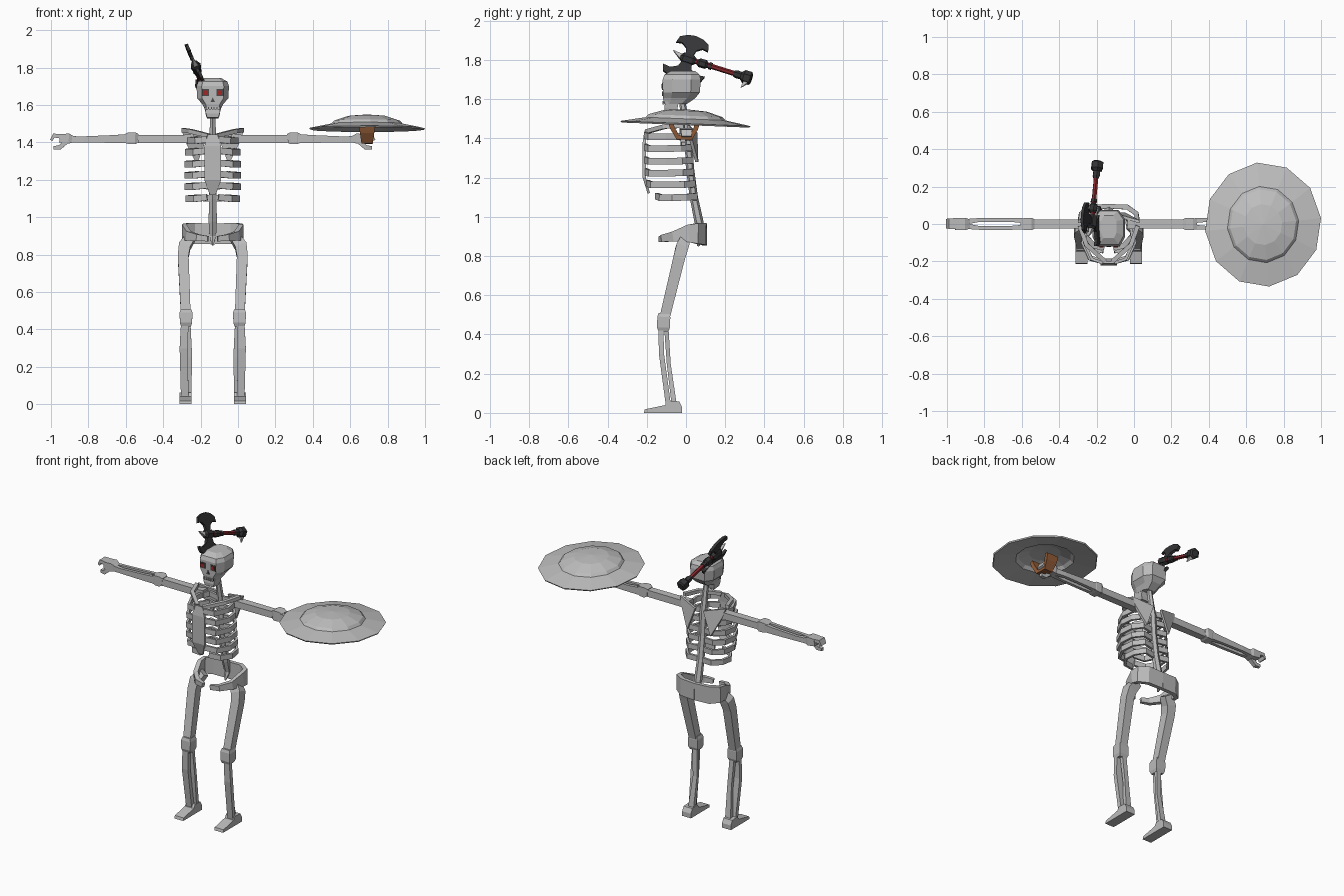
import bpy, bmesh, math
from mathutils import Vector as V

CX = -0.135  # body centre line


def material(name, r, g, b):
    m = bpy.data.materials.new(name)
    m.diffuse_color = (r, g, b, 1)
    return m


BONE = material("bone_grey", .50, .50, .50)
STEEL = material("shield_grey", .52, .52, .52)
DARK = material("dark_iron", .035, .035, .038)
RED = material("red_grip", .24, .02, .025)
BROWN = material("brown_leather", .30, .11, .04)
SOCKET = material("dark_socket", .07, .07, .07)
EYE = material("red_eye", .35, .02, .02)


def finish(name, bm, mat):
    bmesh.ops.recalc_face_normals(bm, faces=bm.faces)
    me = bpy.data.meshes.new(name)
    bm.to_mesh(me)
    bm.free()
    me.materials.append(mat)
    ob = bpy.data.objects.new(name, me)
    bpy.context.collection.objects.link(ob)
    return ob


def loft(name, rings, mat):
    """Skin a list of equal rings and cap both ends."""
    bm = bmesh.new()
    vs = [[bm.verts.new(p) for p in r] for r in rings]
    n = len(rings[0])
    for a, b in zip(vs, vs[1:]):
        for i in range(n):
            j = (i + 1) % n
            bm.faces.new((a[i], a[j], b[j], b[i]))
    bm.faces.new(vs[0])
    bm.faces.new(vs[-1])
    return finish(name, bm, mat)


def tube(name, path, sizes, mat=BONE, n=4, ref=(0, 0, 1), side=1, cx=CX):
    """Sweep a section along a path; size = half width along ref, half width across."""
    pts = [V((p[0] * side + cx, p[1], p[2])) for p in path]
    rings = []
    for i, p in enumerate(pts):
        t = (pts[min(i + 1, len(pts) - 1)] - pts[max(i - 1, 0)]).normalized()
        u = V(ref)
        u = (u - t * u.dot(t)).normalized()
        v = t.cross(u)
        a, b = sizes[i] if isinstance(sizes, list) else sizes
        k = 1 / math.cos(math.pi / n)
        rings.append([p + u * a * k * math.cos(2 * math.pi * (j + .5) / n)
                      + v * b * k * math.sin(2 * math.pi * (j + .5) / n) for j in range(n)])
    return loft(name, rings, mat)


def prism(name, pts, vec, mat):
    vec = V(vec)
    return loft(name, [[V(p) - vec for p in pts], [V(p) + vec for p in pts]], mat)


def box(name, x, y, z, mat):
    xm, hx = CX + (x[0] + x[1]) / 2, (x[1] - x[0]) / 2
    return prism(name, [(xm, y[0], z[0]), (xm, y[1], z[0]), (xm, y[1], z[1]), (xm, y[0], z[1])],
                 (hx, 0, 0), mat)


X = (1, 0, 0)

# Skull: eight-sided rings of (z, centre y, half width, half depth)
OCT = [(.68, -1), (1, -.5), (1, .5), (.6, 1), (-.6, 1), (-1, .5), (-1, -.5), (-.68, -1)]
skull = [(1.575, -.055, .042, .058), (1.605, -.035, .056, .082), (1.635, -.023, .083, .094),
         (1.70, -.022, .087, .097), (1.725, -.02, .078, .09), (1.745, -.015, .042, .06)]
loft("skull", [[(CX + a * w, cy + b * d, z) for a, b in OCT] for z, cy, w, d in skull], BONE)
tube("jaw", [(0, -.08, 1.53), (0, -.078, 1.55), (0, -.072, 1.583)],
     [(.03, .028), (.037, .033), (.042, .034)], ref=X)
box("mouth", (-.036, .036), (-.1165, -.1075), (1.578, 1.588), SOCKET)
for i in range(5):
    x = (i - 2) * .015
    box(f"tooth_{i}", (x - .005, x + .005), (-.119, -.11), (1.574, 1.592), BONE)
tri = [(CX - .011, -.119, 1.617), (CX + .011, -.119, 1.617), (CX, -.119, 1.64)]
prism("nose_hole", tri, (0, .004, 0), SOCKET)
for s, nm in ((-1, "right"), (1, "left")):
    c = .039 * s
    box(nm + "_eye_socket", (c - .019, c + .019), (-.1215, -.1155), (1.647, 1.684), SOCKET)
    box(nm + "_eye", (c - .01, c + .01), (-.1245, -.1185), (1.654, 1.677), EYE)

# Spine and breastbone
tube("spine", [(0, -.02, 1.59), (0, -.005, 1.5), (0, .012, 1.4), (0, .02, 1.25), (0, .04, 1.1),
               (0, .065, .98), (0, .085, .9), (0, .06, .85)],
     [(.013, .014), (.015, .016), (.02, .017), (.02, .018), (.02, .018), (.022, .02), (.018, .015), (.004, .005)],
     n=6, ref=X)
tube("breastbone", [(0, -.205, 1.44), (0, -.213, 1.38), (0, -.213, 1.2), (0, -.19, 1.12)],
     [(.025, .006), (.045, .008), (.045, .008), (.015, .006)], ref=X)

# Rib rows: (z, half width, front y, back y)
RIBS = [(1.41, .13, -.208, .01), (1.35, .14, -.208, .012), (1.285, .143, -.208, .018),
        (1.225, .143, -.206, .022), (1.165, .142, -.195, .03), (1.1, .138, -.15, .04)]

for s, nm in ((-1, "right"), (1, "left")):
    for i, (z, w, yf, yb) in enumerate(RIBS):
        tube(f"{nm}_rib_{i}", [(.012, yb, z), (.085, yb + .012, z + .004), (w - .01, yb - .04, z),
                               (w, -.1 if i < 5 else -.07, z - .002), (w - .04, yf + .02, z - .002), (.03, yf, z + .006)],
             (.017, .008), side=s)
    # Shoulder bones
    tube(nm + "_collar_bone", [(.02, -.2, 1.435), (.12, -.11, 1.46), (.155, -.01, 1.465)], (.011, .012), side=s)
    prism(nm + "_shoulder_blade", [(CX + s * x, y, z) for x, y, z in
                                   [(.03, .05, 1.43), (.165, .012, 1.465), (.15, .02, 1.41), (.085, .055, 1.28)]],
          (0, .008, 0), BONE)
    # Arm
    tube(nm + "_upper_arm", [(.10, 0, 1.42), (.16, 0, 1.418), (.40, 0, 1.418)],
         [(.025, .027), (.022, .025), (.022, .023)], side=s)
    tube(nm + "_elbow", [(.40, 0, 1.42), (.415, 0, 1.422), (.45, 0, 1.422), (.47, 0, 1.42)],
         [(.024, .025), (.032, .033), (.031, .032), (.024, .026)], side=s)
    for y, part in ((-.021, "front"), (.022, "back")):
        tube(f"{nm}_{part}_forearm_bone", [(.455, y * .8, 1.42), (.53, y, 1.418), (.69, y, 1.416), (.755, y * .6, 1.416)],
             [(.024, .013), (.021, .01), (.016, .01), (.017, .014)], side=s)
    # Hand
    tube(nm + "_palm", [(.745, 0, 1.416), (.77, 0, 1.42), (.82, 0, 1.422)],
         [(.017, .024), (.027, .033), (.022, .032)], side=s)
    tube(nm + "_fingers", [(.80, .002, 1.432), (.85, .002, 1.436), (.863, .002, 1.41)],
         [(.013, .03), (.011, .028), (.007, .025)], ref=(s, 0, 1), side=s)
    tube(nm + "_thumb", [(.78, -.015, 1.405), (.82, -.015, 1.372), (.85, -.012, 1.372)],
         [(.012, .014), (.012, .013), (.009, .01)], side=s)

    # Half pelvis, tall at the back and hooking in at the front
    tube(nm + "_pelvis", [(0, .095, .91), (.1, .09, .913), (.148, .055, .915), (.152, .015, .915), (.13, -.06, .9),
                          (.08, -.115, .89), (.025, -.13, .885)],
         [(.055, .012), (.056, .013), (.052, .013), (.045, .013), (.025, .014), (.018, .014), (.014, .01)], side=s)
    # Leg
    tube(nm + "_thigh", [(.115, .0, .895), (.15, -.02, .845), (.158, -.035, .79), (.145, -.108, .49)],
         [(.026, .024), (.032, .032), (.029, .03), (.026, .026)], ref=X, side=s)
    tube(nm + "_knee", [(.143, -.113, .51), (.143, -.113, .49), (.143, -.115, .435), (.143, -.115, .415)],
         [(.027, .027), (.034, .033), (.033, .033), (.026, .025)], ref=X, side=s)
    tube(nm + "_shin", [(.15, -.128, .43), (.155, -.125, .3), (.15, -.09, .04)],
         [(.02, .013), (.022, .013), (.02, .013)], ref=X, side=s)
    tube(nm + "_calf_bone", [(.135, -.1, .43), (.125, -.088, .25), (.135, -.06, .04)],
         [(.016, .011), (.015, .01), (.02, .013)], ref=X, side=s)
    # Foot wedge
    foot = [(-.02, 0), (-.215, 0), (-.21, .018), (-.105, .04), (-.09, .062), (-.035, .058), (-.02, .03)]
    prism(nm + "_foot", [(CX + s * .145, y, z) for y, z in foot], (.032, 0, 0), BONE)

# Shield: twelve-sided dished disc with a hollow dome
prof = [(.004, 1.53), (.1, 1.525), (.165, 1.505), (.185, 1.487), (.328, 1.468), (.333, 1.476),
        (.205, 1.5), (.19, 1.516), (.11, 1.541), (.004, 1.549)]
loft("shield", [[(.69 + .935 * r * math.cos(math.radians(6 + 30 * k)),
                  -.003 + r * math.sin(math.radians(6 + 30 * k)),
                  z - .04 * r * math.sin(math.radians(6 + 30 * k))) for k in range(12)] for r, z in prof], STEEL)
tube("shield_grip", [(.69, -.08, 1.485), (.69, -.07, 1.455), (.69, -.042, 1.405), (.69, .025, 1.403),
                     (.69, .05, 1.45), (.69, .06, 1.485)],
     [(.042, .012), (.038, .012), (.03, .012), (.03, .012), (.038, .012), (.042, .012)], BROWN, ref=X, cx=0)

# Axe frame: d runs down the handle, b across the blades
C = V((-.225, .01, 1.805))
d = V((.03, .32, -.1)).normalized()
b = V((-.09, .05, .2))
b = (b - d * b.dot(d)).normalized()
w = d.cross(b)


def ax(u, v):
    return C + d * u + b * v


# Crescent blades
CRES = [(-.02, .015), (-.03, .055), (-.06, .075), (-.095, .07), (-.085, .105), (-.045, .125), (0, .132),
        (.045, .125), (.085, .105), (.095, .07), (.06, .075), (.03, .055), (.02, .015)]
for nm, ku, kv in (("upper", .9, 1), ("lower", 1.18, -.98)):
    bm_pts = [ax(u * ku, v * kv) for u, v in CRES]
    prism(nm + "_axe_blade", bm_pts, w * .008, DARK)


def rod(name, path, r, mat, n=6):
    tube(name, [ax(*p) for p in path], [(k, k) for k in r], mat, n, ref=b, cx=0)


rod("axe_hub", [(-.04, 0), (-.025, 0), (.025, 0), (.04, 0)], [.012, .024, .024, .014], DARK)
rod("axe_front_spike", [(-.035, 0), (-.085, .022)], [.013, .002], BONE, 4)
rod("axe_handle", [(.03, 0), (.3, 0)], [.0115, .0115], RED)
rod("axe_collar", [(.052, 0), (.062, 0), (.095, 0), (.105, 0)], [.013, .02, .02, .013], DARK)
rod("axe_ring", [(.112, 0), (.128, 0)], [.016, .016], DARK)
rod("axe_pommel", [(.245, 0), (.26, 0), (.285, 0), (.3, 0), (.335, 0), (.342, 0)],
    [.013, .018, .017, .03, .03, .02], DARK)
rod("axe_pommel_spike", [(.318, -.025), (.305, -.062)], [.012, .002], BONE, 4)
